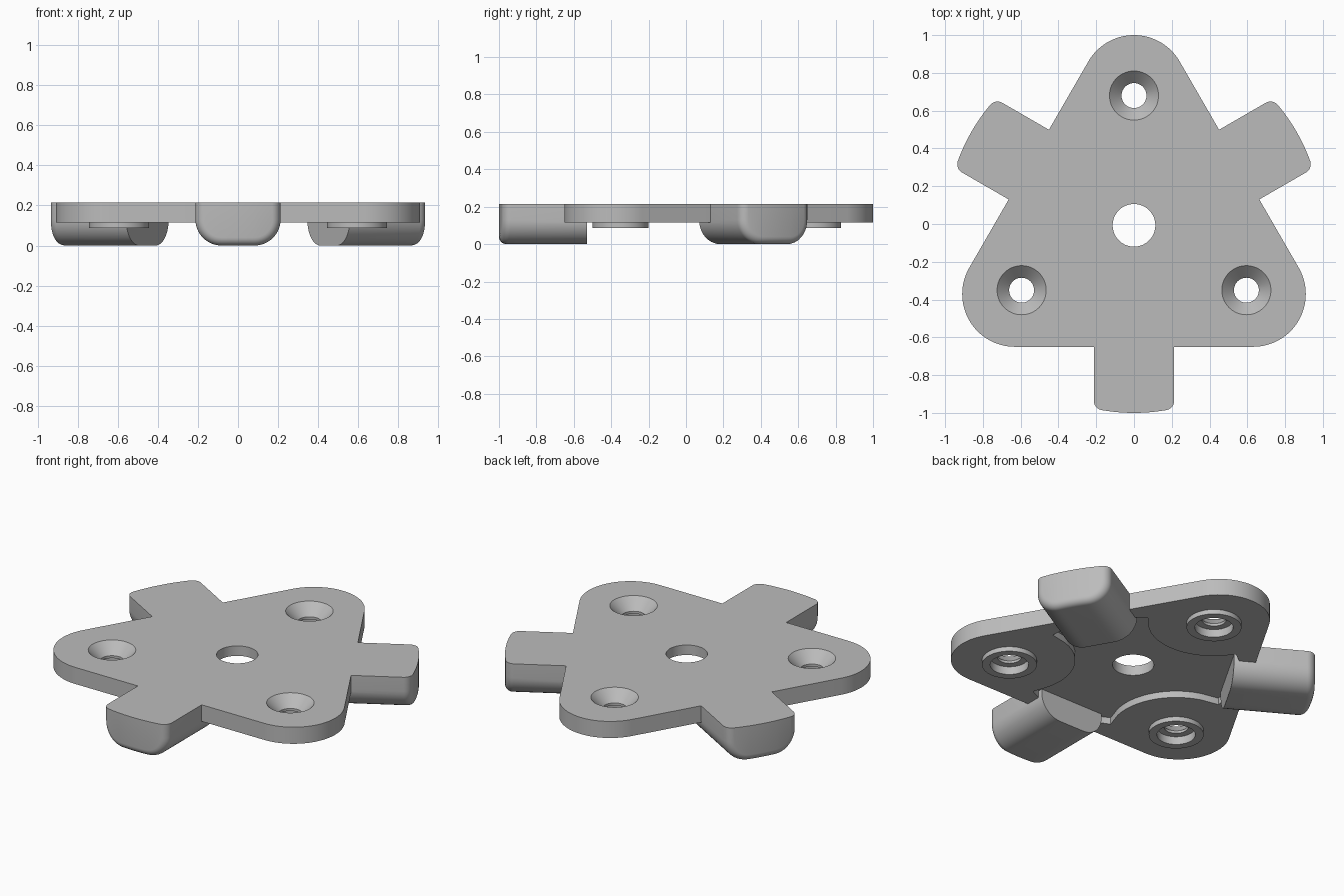
import bpy, bmesh
from math import sin, cos, sqrt, pi, radians, asin
from mathutils import Matrix, Vector

if "Cube" in bpy.data.objects:
    bpy.data.objects.remove(bpy.data.objects["Cube"])

TOP, UNDER, CEILING = 0.215, 0.115, 0.155    # plate top, underside, recess ceiling
CY = -0.007                                  # centre of three-fold symmetry
HOLE_D = 0.687                               # distance of screw holes from centre
LOBES = [radians(90 + 120 * i) for i in range(3)]
TABS = [a + pi for a in LOBES]

grey = bpy.data.materials.new("grey_plastic")
grey.use_nodes = True
grey.diffuse_color = (0.5, 0.5, 0.5, 1)
grey.node_tree.nodes["Principled BSDF"].inputs["Base Color"].default_value = (0.5, 0.5, 0.5, 1)


def finish(bm, name):
    bmesh.ops.remove_doubles(bm, verts=bm.verts, dist=1e-5)
    bmesh.ops.recalc_face_normals(bm, faces=bm.faces)
    me = bpy.data.meshes.new(name)
    bm.to_mesh(me)
    bm.free()
    me.materials.append(grey)
    ob = bpy.data.objects.new(name, me)
    bpy.context.collection.objects.link(ob)
    return ob


def prism(name, outline, z0, z1):
    bm = bmesh.new()
    face = bm.faces.new([bm.verts.new((x, y, z0)) for x, y in outline])
    ext = bmesh.ops.extrude_face_region(bm, geom=[face])
    moved = [v for v in ext["geom"] if isinstance(v, bmesh.types.BMVert)]
    bmesh.ops.translate(bm, verts=moved, vec=(0, 0, z1 - z0))
    return finish(bm, name)


def turned(name, profile, cx, cy, n=64):
    """Solid of revolution from (radius, z) pairs, closed at both ends."""
    bm = bmesh.new()
    rings = [[bm.verts.new((cx + r * cos(2 * pi * i / n), cy + r * sin(2 * pi * i / n), z))
              for i in range(n)] for r, z in profile]
    for a, b in zip(rings, rings[1:]):
        for i in range(n):
            j = (i + 1) % n
            bm.faces.new((a[i], a[j], b[j], b[i]))
    bm.faces.new(rings[0])
    bm.faces.new(rings[-1])
    return finish(bm, name)


def combine(body, other, op):
    mod = body.modifiers.new(op, "BOOLEAN")
    mod.operation, mod.object, mod.solver = op, other, "EXACT"
    bpy.context.view_layer.objects.active = body
    bpy.ops.object.modifier_apply(modifier=mod.name)
    bpy.data.objects.remove(other)


def tab(name, angle, w=0.213, corner=0.13, fillet=0.04, inner=0.523, reach=0.993):
    """Round-bottomed foot running outwards, its outer end curved and filleted."""
    def section(inset):
        r = corner - inset
        c = w - corner
        arc = [(c + r * sin(t), corner - r * cos(t)) for t in [pi / 2 * k / 10 for k in range(11)]]
        flat = [(c * k / 3, inset) for k in (-2, -1, 0, 1, 2)]
        return [(-x, z) for x, z in reversed(arc)] + flat + arc

    bm = bmesh.new()

    def ring(inset, back):
        pts = section(inset)
        pts = [(pts[0][0], TOP)] + pts + [(pts[-1][0], TOP)]
        return [bm.verts.new((inner if back is None else sqrt(reach**2 - x * x) - back, x, z))
                for x, z in pts]

    rings = [ring(0, None)]
    for k in range(7):
        t = pi / 2 * k / 6
        rings.append(ring(fillet * (1 - cos(t)), fillet * (1 - sin(t))))
    for a, b in zip(rings, rings[1:]):
        for i in range(len(a) - 1):
            bm.faces.new((a[i], a[i + 1], b[i + 1], b[i]))
    # curved outer end, in columns up to the top edge
    last = rings[-1][1:-1]
    upper = [rings[-1][0]] + [bm.verts.new((v.co.x, v.co.y, TOP)) for v in last[1:-1]] + [rings[-1][-1]]
    for i in range(len(last) - 1):
        bm.faces.new((last[i], last[i + 1], upper[i + 1], upper[i]))
    # inner end and flat top
    bm.faces.new(rings[0])
    bm.faces.new([r[0] for r in rings] + upper[1:-1] + [r[-1] for r in reversed(rings)])
    bm.transform(Matrix.Translation((0, CY, 0)) @ Matrix.Rotation(angle, 4, "Z"))
    return finish(bm, name)


# Rounded triangular plate
outline = []
for a in LOBES:
    for k in range(33):
        t = a - pi / 3 + 2 * pi / 3 * k / 32
        outline.append((0.728 * cos(a) + 0.279 * cos(t), CY + 0.728 * sin(a) + 0.279 * sin(t)))
plate = prism("mounting_plate", outline, UNDER, TOP)

# Recess under the middle, leaving round pads at the lobes
PAD = 0.36
recess = []
for k in range(180):
    t = 2 * pi * k / 180
    phi = (t - LOBES[0] + pi / 3) % (2 * pi / 3) - pi / 3
    r = 0.59
    if abs(phi) < asin(PAD / HOLE_D):
        r = HOLE_D * cos(phi) - sqrt(PAD**2 - (HOLE_D * sin(phi))**2)
    recess.append((r * cos(t), CY + r * sin(t)))
combine(plate, prism("recess_cutter", recess, 0, CEILING), "DIFFERENCE")

# Feet
for a in TABS:
    combine(plate, tab("foot", a), "UNION")

# Screw bosses with countersunk, counterbored holes
for a in LOBES:
    x, y = HOLE_D * cos(a), CY + HOLE_D * sin(a)
    combine(plate, turned("boss", [(0.15, 0.087), (0.15, 0.13)], x, y), "UNION")
    drill = [(0.105, 0.05), (0.105, 0.135), (0.066, 0.135), (0.066, 0.15), (0.13, TOP), (0.13, 0.3)]
    combine(plate, turned("drill", drill, x, y), "DIFFERENCE")

# Centre hole
combine(plate, turned("bore", [(0.113, 0.05), (0.113, 0.3)], 0, CY), "DIFFERENCE")

bpy.ops.object.select_all(action="DESELECT")
plate.select_set(True)
bpy.context.view_layer.objects.active = plate
bpy.ops.object.shade_smooth_by_angle(angle=radians(30))
